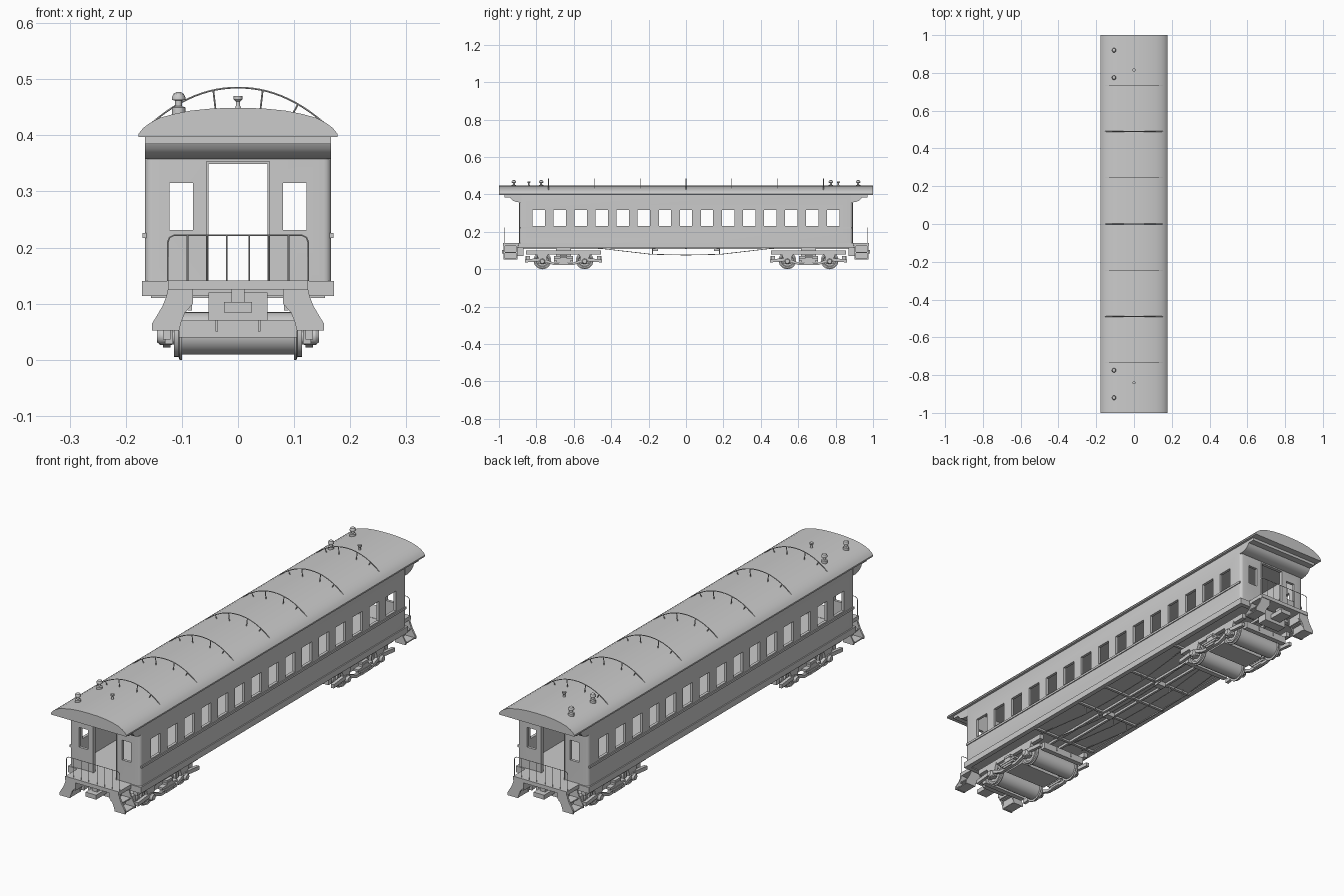
import bpy, bmesh, math
from mathutils import Matrix, Vector

if "Cube" in bpy.data.objects:
    bpy.data.objects.remove(bpy.data.objects["Cube"])


def make(name, bm):
    bmesh.ops.recalc_face_normals(bm, faces=bm.faces[:])
    me = bpy.data.meshes.new(name)
    bm.to_mesh(me)
    bm.free()
    ob = bpy.data.objects.new(name, me)
    bpy.context.collection.objects.link(ob)
    return ob


def boxes(name, specs):
    """Each spec is (x0, x1, y0, y1, z0, z1)."""
    bm = bmesh.new()
    for x0, x1, y0, y1, z0, z1 in specs:
        m = Matrix.Translation(((x0 + x1) / 2, (y0 + y1) / 2, (z0 + z1) / 2))
        m = m @ Matrix.Diagonal((abs(x1 - x0), abs(y1 - y0), abs(z1 - z0), 1))
        bmesh.ops.create_cube(bm, size=1, matrix=m)
    return make(name, bm)


def prism(name, pts, axis, *spans):
    """Extrude a 2D outline along an axis, once for each (a, b) span."""
    place = {'x': lambda u, v, t: (t, u, v), 'y': lambda u, v, t: (u, t, v),
             'z': lambda u, v, t: (u, v, t)}[axis]
    bm = bmesh.new()
    n = len(pts)
    for a, b in spans:
        A = [bm.verts.new(place(u, v, a)) for u, v in pts]
        B = [bm.verts.new(place(u, v, b)) for u, v in pts]
        bm.faces.new(A)
        bm.faces.new(B)
        for i in range(n):
            j = (i + 1) % n
            bm.faces.new((A[i], A[j], B[j], B[i]))
    return make(name, bm)


def lathe(name, pts, loc, rot=Matrix(), segs=20):
    """Spin (radius, height) points round z, then rotate and move."""
    bm = bmesh.new()
    rings = [[bm.verts.new((r * math.cos(k * math.tau / segs), r * math.sin(k * math.tau / segs), h))
              for k in range(segs)] for r, h in pts]
    for p, q in zip(rings, rings[1:]):
        for k in range(segs):
            j = (k + 1) % segs
            bm.faces.new((p[k], p[j], q[j], q[k]))
    bm.faces.new(rings[0])
    bm.faces.new(rings[-1])
    bm.transform(Matrix.Translation(loc) @ rot.to_4x4())
    return make(name, bm)


def tubes(name, paths, r):
    cu = bpy.data.curves.new(name, 'CURVE')
    cu.dimensions, cu.bevel_depth, cu.bevel_resolution, cu.use_fill_caps = '3D', r, 1, True
    for path in paths:
        sp = cu.splines.new('POLY')
        sp.points.add(len(path) - 1)
        for p, c in zip(sp.points, path):
            p.co = (*c, 1)
    tmp = bpy.data.objects.new(name, cu)
    bpy.context.collection.objects.link(tmp)
    me = bpy.data.meshes.new_from_object(tmp.evaluated_get(bpy.context.evaluated_depsgraph_get()))
    bpy.data.objects.remove(tmp)
    ob = bpy.data.objects.new(name, me)
    bpy.context.collection.objects.link(ob)
    return ob


def cut(ob, cutter):
    mod = ob.modifiers.new('cut', 'BOOLEAN')
    mod.operation, mod.solver, mod.object = 'DIFFERENCE', 'EXACT', cutter
    me = bpy.data.meshes.new_from_object(ob.evaluated_get(bpy.context.evaluated_depsgraph_get()))
    ob.modifiers.clear()
    ob.data = me
    bpy.data.objects.remove(cutter)


# Car body: hollow shell with rounded corners, windows and end doorways
W, L, R = 0.166, 0.89, 0.013
outline = []
for q, (sx, sy) in enumerate(((1, 1), (-1, 1), (-1, -1), (1, -1))):
    for k in range(5):
        a = (q + k / 4) * math.pi / 2
        outline.append((sx * (W - R) + R * math.cos(a), sy * (L - R) + R * math.sin(a)))
body = prism('body_shell', outline, 'z', (0.118, 0.397))
cut(body, boxes('cut_inside', [(-0.154, 0.154, -0.878, 0.878, 0.14, 0.39)]))
cut(body, boxes('cut_side_windows', [(-1, 1, y - 0.033, y + 0.033, 0.232, 0.316)
                                     for y in [0.1125 * i for i in range(-7, 8)]]))
cut(body, boxes('cut_ends', [(-0.054, 0.054, -1.2, 1.2, 0.141, 0.35),
                             (0.08, 0.122, -1.2, 1.2, 0.231, 0.315),
                             (-0.122, -0.08, -1.2, 1.2, 0.231, 0.315)]))
boxes('belt_rails', [(s * 0.16, s * 0.170, -0.885, 0.885, 0.217, 0.226) for s in (-1, 1)])
boxes('side_sills', [(s * 0.15, s * 0.171, -0.895, 0.895, 0.114, 0.14) for s in (-1, 1)]
      + [(-0.171, 0.171, s * 0.875, s * 0.895, 0.114, 0.14) for s in (-1, 1)])

# Roof
half = [(0.177, 0.397), (0.177, 0.403), (0.169, 0.413), (0.157, 0.422), (0.14, 0.431),
        (0.115, 0.438), (0.085, 0.444), (0.045, 0.448)]
prism('roof', half + [(0, 0.449)] + [(-x, z) for x, z in reversed(half)], 'y', (-1, 1))

# Roof hoops with short slanted stays
def hoop(x):
    return 0.485 - 0.0635 * (abs(x) / 0.154) ** 2.1

hoops = []
for i in range(-3, 4):
    y = i * 0.245
    hoops.append([(x, y, hoop(x)) for x in [0.154 * k / 12 for k in range(-12, 13)]])
    for x, x2, z2 in ((0.044, 0.040, 0.446), (0.107, 0.098, 0.439)):
        hoops += [[(s * x, y, hoop(x)), (s * x2, y, z2)] for s in (-1, 1)]
tubes('roof_hoops', hoops, 0.0018)

# Roof vents
for y in (-0.92, -0.775, 0.775, 0.92):
    lathe('smoke_vent', [(0.012, 0.432), (0.012, 0.45), (0.006, 0.452), (0.006, 0.462),
                         (0.012, 0.463), (0.012, 0.468), (0.009, 0.474), (0.004, 0.477)],
          (-0.106, y, 0), segs=16)
for y in (-0.84, 0.815):
    lathe('small_vent', [(0.007, 0.445), (0.004, 0.452), (0.004, 0.46), (0.008, 0.464), (0.008, 0.47)],
          (0, y, 0), segs=12)

# Both ends: hood, platform, railing, steps, coupler
hood = [(0.88, 0.358), (0.895, 0.358), (0.912, 0.361), (0.926, 0.367), (0.936, 0.376),
        (0.941, 0.385), (0.97, 0.385), (0.97, 0.398), (0.88, 0.398)]
step = [(0.08, 0.125), (0.125, 0.125), (0.128, 0.112), (0.135, 0.095), (0.145, 0.078),
        (0.153, 0.065), (0.153, 0.052), (0.105, 0.052), (0.101, 0.068), (0.094, 0.085), (0.08, 0.1)]
rail = [(0.125, 0.14), (0.125, 0.21), (0.122, 0.218), (0.114, 0.222)]
rail += [(-x, z) for x, z in reversed(rail)]
for s in (-1, 1):
    prism('end_hood', [(s * y, z) for y, z in hood], 'x', (-W, W))
    boxes('platform', [(-0.125, 0.125, s * 0.88, s * 0.978, 0.125, 0.141)])
    boxes('door_frame', [(-0.057, -0.053, s * 0.885, s * 0.894, 0.14, 0.352),
                         (0.053, 0.057, s * 0.885, s * 0.894, 0.14, 0.352),
                         (-0.057, 0.057, s * 0.885, s * 0.894, 0.349, 0.353)])
    y = s * 0.97
    tubes('platform_railing', [[(x, y, z) for x, z in rail]]
          + [[(x, y, 0.14), (x, y, 0.222)] for x in (-0.09, -0.055, -0.02, 0.02, 0.055, 0.09)], 0.0014)
    for sx in (-1, 1):
        prism('step_cheeks', [(sx * x, z) for x, z in step], 'y',
              (s * 0.902, s * 0.908), (s * 0.967, s * 0.975))
        boxes('step_treads', [(sx * 0.105, sx * 0.15, s * 0.905, s * 0.97, 0.053, 0.058),
                              (sx * 0.092, sx * 0.132, s * 0.905, s * 0.97, 0.086, 0.091),
                              (sx * 0.104, sx * 0.108, s * 0.905, s * 0.97, 0.054, 0.09),
                              (sx * 0.082, sx * 0.09, s * 0.905, s * 0.97, 0.088, 0.125)])
    boxes('coupler', [(-0.053, 0.053, s * 0.87, s * 0.915, 0.07, 0.12),
                      (-0.025, 0.025, s * 0.91, s * 0.985, 0.084, 0.103),
                      (-0.012, 0.012, s * 0.93, s * 0.96, 0.1, 0.126)])

# Underframe: beams, queen posts, truss rods
boxes('underframe_beams', [(s * 0.022, s * 0.032, -0.88, 0.88, 0.108, 0.12) for s in (-1, 1)]
      + [(-0.155, 0.155, y - 0.006, y + 0.006, 0.11, 0.12) for y in (-0.45, -0.17, 0, 0.17, 0.45)])
boxes('queen_posts', [(-0.02, 0.02, y - 0.014, y + 0.014, 0.098, 0.12) for y in (-0.165, 0.165)])
truss = ((-0.47, 0.113), (-0.185, 0.08), (0, 0.076), (0.185, 0.08), (0.47, 0.113))
tubes('truss_rods', [[(x, y, z) for y, z in truss] for x in (-0.11, -0.04, 0.04, 0.11)], 0.002)
tubes('truss_struts', [[(x, y, 0.08), (x, y, 0.118)] for x in (-0.11, -0.04, 0.04, 0.11)
                       for y in (-0.18, 0.18)], 0.003)

# Trucks
turn = Matrix.Rotation(math.pi / 2, 3, 'Y')
for c in (-0.655, 0.655):
    boxes('truck_frame', [(-0.1, 0.1, c - 0.05, c + 0.05, 0.035, 0.072),
                          (-0.05, 0.05, c - 0.04, c + 0.04, 0.07, 0.12)]
          + [(-0.105, 0.105, c + t * 0.178, c + t * 0.2, 0.04, 0.07) for t in (-1, 1)]
          + [(s * 0.11, s * 0.128, c - 0.2, c + 0.2, 0.078, 0.1) for s in (-1, 1)])
    for t in (-1, 1):
        y = c + t * 0.113
        lathe('axle_drum', [(0.038, -0.1), (0.038, 0.1)], (0, y, 0.047), turn, 28)
        boxes('brake_hangers', [(s * 0.036, s * 0.04, c + t * 0.198, c + t * 0.204, 0.05, 0.072)
                                for s in (-1, 1)])
        for s in (-1, 1):
            lathe('wheel', [(0.047, s * 0.1), (0.047, s * 0.104), (0.042, s * 0.106), (0.042, s * 0.114),
                            (0.034, s * 0.114), (0.03, s * 0.11)], (0, y, 0.047), turn, 28)
            lathe('axle_box', [(0.015, s * 0.108), (0.015, s * 0.138), (0.011, s * 0.144)],
                  (0, y, 0.042), turn, 12)
            ped = [(-0.032, 0.085), (0.032, 0.085), (0.022, 0.06), (0.02, 0.028), (-0.02, 0.028), (-0.022, 0.06)]
            prism('pedestal', [(y + u, v) for u, v in ped], 'x', (s * 0.116, s * 0.13))
    # side equalizer bars and centre springs
    bar = [(0.205, 0.052), (0.15, 0.058), (0.113, 0.06), (0.075, 0.045), (0.05, 0.034)]
    low = [(0.05, 0.022), (0.085, 0.034), (0.113, 0.045), (0.205, 0.036)]
    bar = bar + [(-u, v) for u, v in reversed(bar)] + [(-u, v) for u, v in reversed(low)] + low
    prism('equalizer_bar', [(c + u, v) for u, v in bar], 'x', (-0.134, -0.12), (0.12, 0.134))
    boxes('leaf_spring', [(s * 0.118, s * 0.14, c - h, c + h, z, z + 0.009) for s in (-1, 1)
                          for h, z in ((0.025, 0.026), (0.038, 0.037), (0.05, 0.048), (0.02, 0.057), (0.02, 0.068))])

# Smooth curved parts, keep edges sharp
for ob in bpy.data.objects:
    ob.select_set(True)
bpy.context.view_layer.objects.active = body
bpy.ops.object.shade_smooth_by_angle(angle=math.radians(32))
